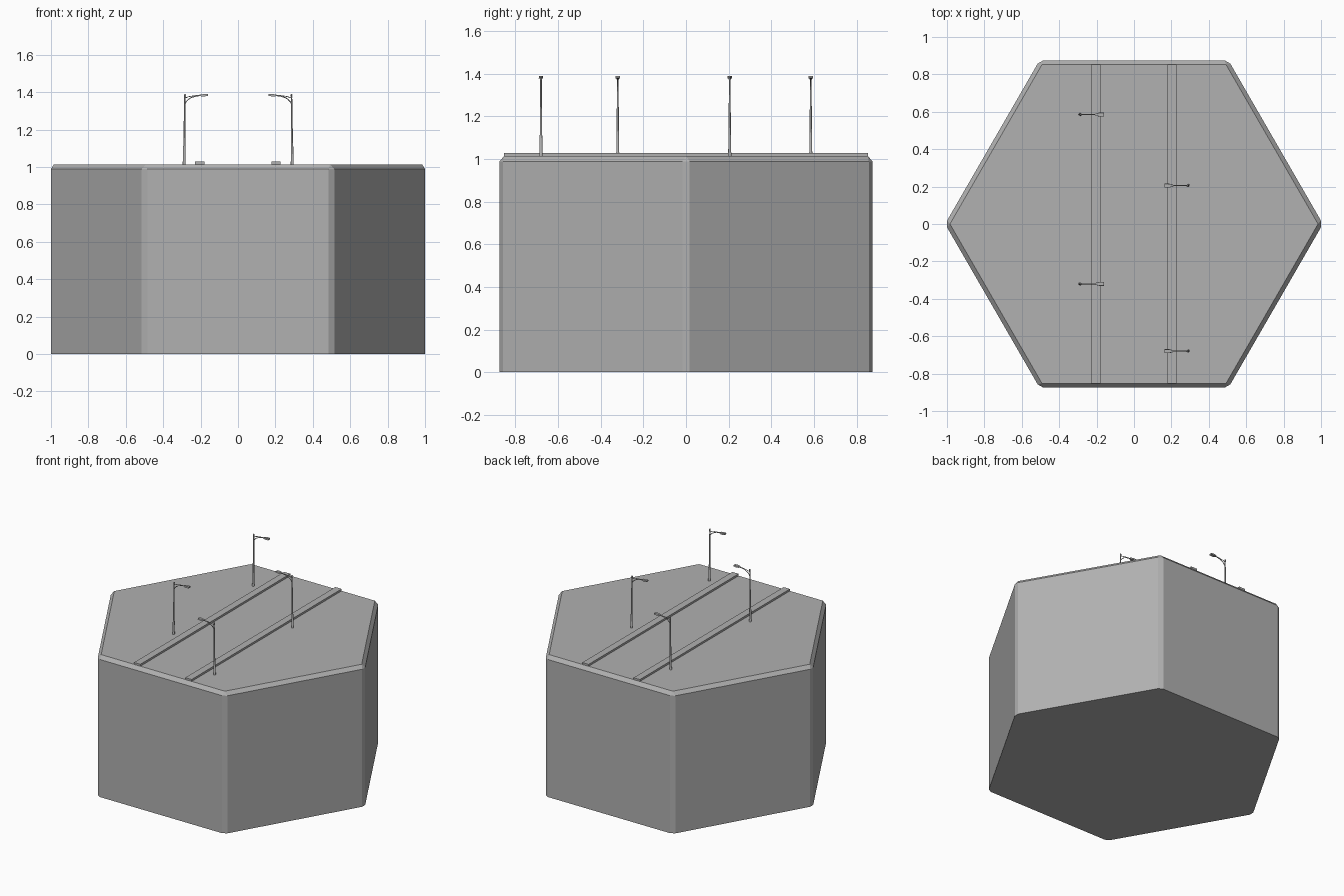
import bpy, bmesh
from math import cos, sin, pi, radians
from mathutils import Vector

if "Cube" in bpy.data.objects:
    bpy.data.objects.remove(bpy.data.objects["Cube"])

TOP = 1.014

# Mid-dark grey for every part
grey = bpy.data.materials.new("concrete_grey")
grey.diffuse_color = (0.44, 0.44, 0.44, 1)
grey.use_nodes = True
grey.node_tree.nodes["Principled BSDF"].inputs["Base Color"].default_value = grey.diffuse_color


def finish(bm, name, smooth=False):
    bmesh.ops.recalc_face_normals(bm, faces=bm.faces)
    me = bpy.data.meshes.new(name)
    bm.to_mesh(me)
    bm.free()
    me.materials.append(grey)
    ob = bpy.data.objects.new(name, me)
    bpy.context.collection.objects.link(ob)
    if smooth:
        bpy.ops.object.select_all(action='DESELECT')
        ob.select_set(True)
        bpy.context.view_layer.objects.active = ob
        bpy.ops.object.shade_smooth_by_angle(angle=radians(40))
    return ob


def hexagon(r):
    return [Vector((r * cos(i * pi / 3), r * sin(i * pi / 3), 0)) for i in range(6)]


def loft(bm, rings):
    """Skin a list of equal-length point rings and cap both ends."""
    vs = [[bm.verts.new(p) for p in ring] for ring in rings]
    n = len(vs[0])
    for a, b in zip(vs, vs[1:]):
        for i in range(n):
            j = (i + 1) % n
            bm.faces.new((a[i], a[j], b[j], b[i]))
    bm.faces.new(vs[0][::-1])
    bm.faces.new(vs[-1])


def tube(bm, pts, radii, sides=8):
    """Round tube along a path in the xz plane."""
    pts = [Vector(p) for p in pts]
    rings = []
    for i, p in enumerate(pts):
        d = (pts[min(i + 1, len(pts) - 1)] - pts[max(i - 1, 0)]).normalized()
        u = Vector((0, 1, 0))
        v = d.cross(u)
        rings.append([p + radii[i] * (cos(t * 2 * pi / sides) * u + sin(t * 2 * pi / sides) * v)
                      for t in range(sides)])
    loft(bm, rings)


# Hexagonal block: chamfered vertical corners and top rim, sharp bottom
def hex_block():
    bm = bmesh.new()
    outer, cut = hexagon(1.01), 0.02
    ring = []
    for i, p in enumerate(outer):
        for q in (outer[i - 1], outer[(i + 1) % 6]):
            ring.append(p + (q - p).normalized() * cut)
    low = [bm.verts.new(p) for p in ring]
    rim = [bm.verts.new(p + Vector((0, 0, 0.989))) for p in ring]
    top = [bm.verts.new(p + Vector((0, 0, TOP))) for p in hexagon(0.984)]
    for i in range(12):
        j = (i + 1) % 12
        bm.faces.new((low[i], low[j], rim[j], rim[i]))
    for i in range(6):
        j = (i + 1) % 6
        bm.faces.new((rim[2 * i], rim[2 * i + 1], top[i]))
        bm.faces.new((rim[2 * i + 1], rim[2 * j], top[j], top[i]))
    bm.faces.new(low[::-1])
    bm.faces.new(top)
    return finish(bm, "hex_block")


# Raised kerb strip running front to back
def kerb(name, x):
    bm = bmesh.new()
    bmesh.ops.create_cube(bm, size=1)
    bmesh.ops.scale(bm, vec=(0.05, 1.705, 0.024), verts=bm.verts)
    bmesh.ops.translate(bm, vec=(x, 0, 1.016), verts=bm.verts)
    return finish(bm, name)


# Street lamp, built at the origin with its arm reaching along +x
def street_lamp():
    bm = bmesh.new()
    # stepped, tapering pole
    tube(bm, [(0, 0, -0.004), (0, 0, 0.014), (0.0002, 0, 0.017), (0.001, 0, 0.095),
              (0.0012, 0, 0.099), (0.004, 0, 0.365)],
         [0.008, 0.008, 0.007, 0.0065, 0.0055, 0.0038], 12)
    # collar and finial ball
    tube(bm, [(0.004, 0, 0.358), (0.004, 0, 0.364)], [0.005, 0.005], 12)
    ball = bmesh.ops.create_uvsphere(bm, u_segments=10, v_segments=6, radius=0.0055)["verts"]
    bmesh.ops.translate(bm, vec=(0.004, 0, 0.37), verts=ball)
    # curved brace and upper arm
    tube(bm, [(0.003, 0, 0.32), (0.01, 0, 0.334), (0.022, 0, 0.347),
              (0.038, 0, 0.357), (0.06, 0, 0.364), (0.088, 0, 0.368)], [0.0025] * 6, 8)
    tube(bm, [(0.004, 0, 0.354), (0.025, 0, 0.362), (0.055, 0, 0.367), (0.09, 0, 0.369)],
         [0.002] * 4, 8)
    # flat lamp head widening outwards
    head = [(0.08, 0.004, 0.366, 0.371), (0.09, 0.0075, 0.364, 0.374),
            (0.102, 0.0105, 0.363, 0.375), (0.127, 0.0105, 0.365, 0.375)]
    loft(bm, [[(x, -w, a), (x, w, a), (x, w * 0.9, b), (x, -w * 0.9, b)] for x, w, a, b in head])
    return finish(bm, "street_lamp_1", True)


hex_block()
kerb("left_kerb", -0.205)
kerb("right_kerb", 0.203)

# Four lamps: two on the left, two turned round on the right
lamp = street_lamp()
spots = [(-0.288, 0.585, 0), (-0.288, -0.32, 0), (0.29, 0.205, pi), (0.29, -0.68, pi)]
for i, (x, y, turn) in enumerate(spots):
    ob = lamp
    if i:
        ob = lamp.copy()
        ob.name = f"street_lamp_{i + 1}"
        bpy.context.collection.objects.link(ob)
    ob.location = (x, y, TOP)
    ob.rotation_euler.z = turn
